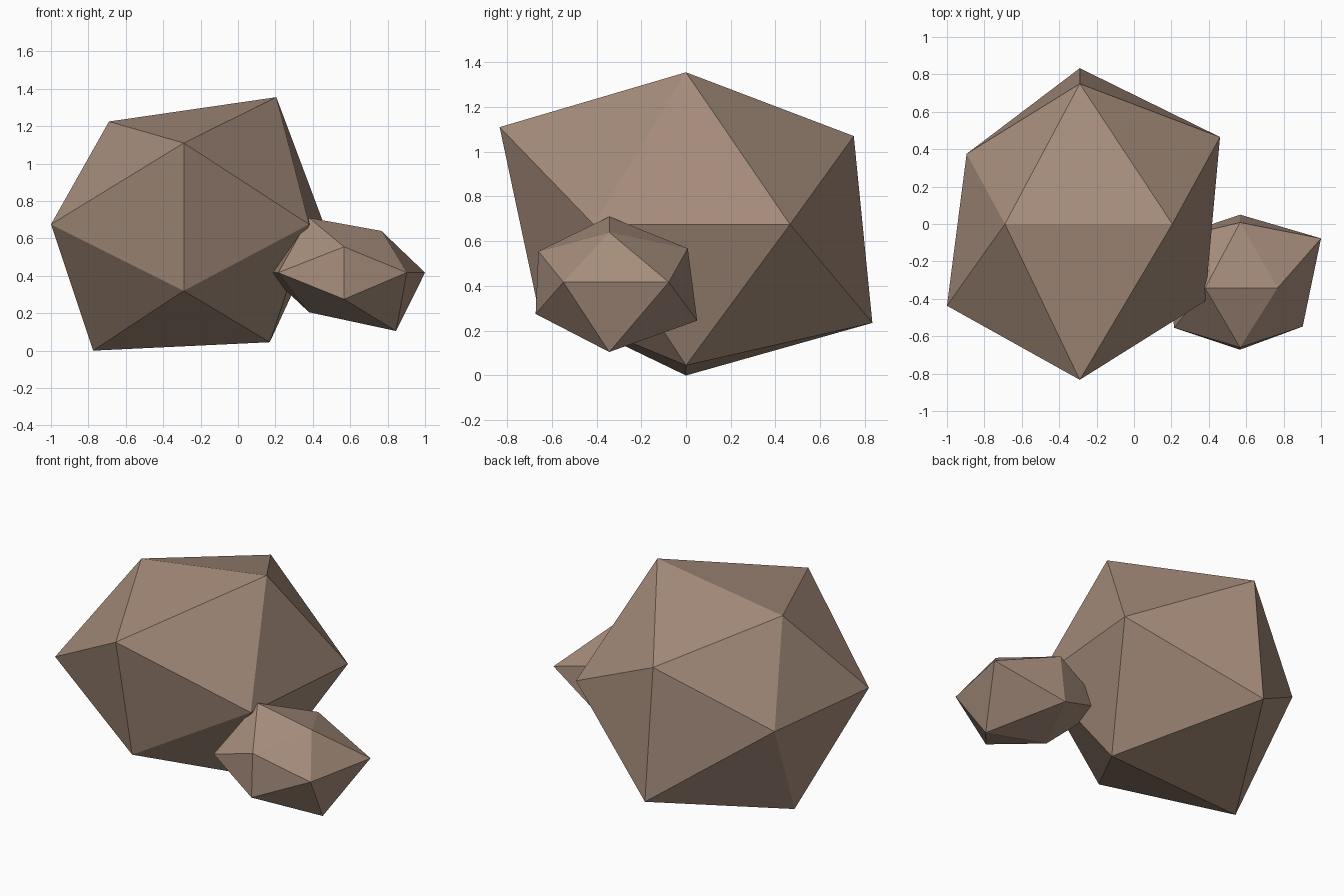
import bpy
import bmesh

if "Cube" in bpy.data.objects:
    bpy.data.objects.remove(bpy.data.objects["Cube"])

stone = bpy.data.materials.new("warm brown stone")
stone.diffuse_color = (0.38, 0.265, 0.2, 1)
stone.use_nodes = True
stone.node_tree.nodes["Principled BSDF"].inputs["Base Color"].default_value = stone.diffuse_color
S = (-1, 1)


def boulder(name, centre, xz, yz, xy):
    """Uneven icosahedron: four corners in each of three crossed planes.
    Corners are listed (-,-), (-,+), (+,-), (+,+) by sign along the plane's axes."""
    cx, cy, cz = centre
    keys = [(a, b) for a in S for b in S]
    bm = bmesh.new()
    A = {k: bm.verts.new((p[0], cy, p[1])) for k, p in zip(keys, xz)}
    B = {k: bm.verts.new((cx, p[0], p[1])) for k, p in zip(keys, yz)}
    C = {k: bm.verts.new((p[0], p[1], cz)) for k, p in zip(keys, xy)}
    for i in S:
        for j in S:
            # faces beside the ridge edge of each plane
            bm.faces.new((A[-1, i], A[1, i], B[j, i]))
            bm.faces.new((B[i, -1], B[i, 1], C[j, i]))
            bm.faces.new((C[i, -1], C[i, 1], A[i, j]))
            # corner faces
            for k in S:
                bm.faces.new((A[i, k], B[j, k], C[i, j]))
    bmesh.ops.recalc_face_normals(bm, faces=bm.faces)
    mesh = bpy.data.meshes.new(name)
    bm.to_mesh(mesh)
    bm.free()
    mesh.materials.append(stone)
    bpy.context.collection.objects.link(bpy.data.objects.new(name, mesh))


# Large rock
boulder("large_rock", (-0.29, 0, 0.675),
        xz=[(-0.775, 0.0), (-0.69, 1.225), (0.17, 0.045), (0.205, 1.355)],
        yz=[(-0.665, 0.32), (-0.833, 1.11), (0.833, 0.235), (0.75, 1.07)],
        xy=[(-1.0, -0.437), (-0.895, 0.375), (0.38, -0.413), (0.46, 0.465)])

# Small rock leaning into the large one
boulder("small_rock", (0.567, -0.343, 0.417),
        xz=[(0.38, 0.205), (0.38, 0.71), (0.845, 0.105), (0.767, 0.64)],
        yz=[(-0.672, 0.275), (-0.66, 0.555), (0.05, 0.245), (0.008, 0.568)],
        xy=[(0.215, -0.555), (0.155, -0.09), (0.902, -0.548), (1.0, -0.077)])
